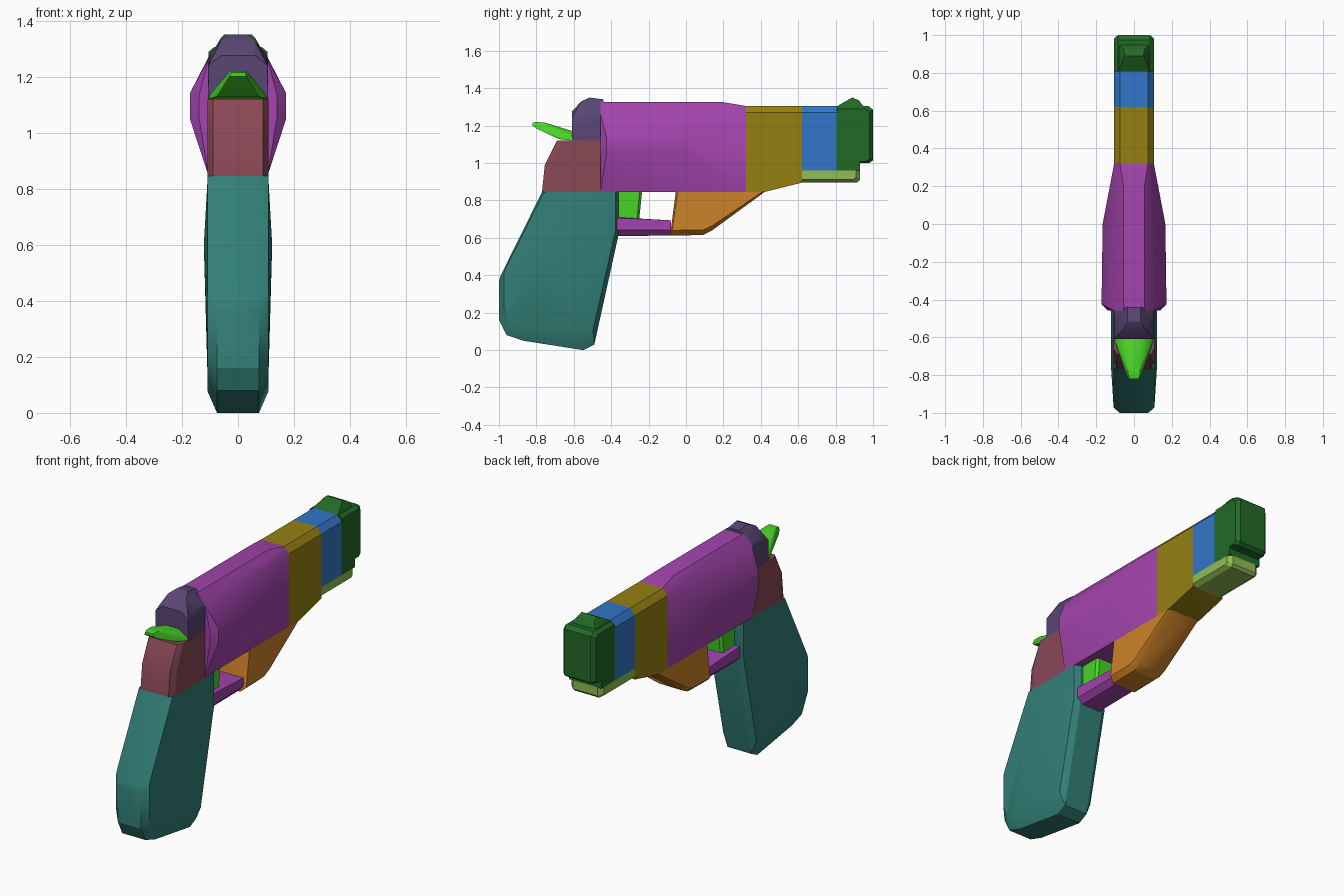
import bpy
import bmesh
import math

default_cube = bpy.data.objects.get("Cube")
if default_cube:
    bpy.data.objects.remove(default_cube, do_unlink=True)


def make_material(name, hex_code):
    def to_linear(pair):
        value = int(pair, 16) / 255
        return value / 12.92 if value < 0.04 else ((value + 0.055) / 1.055) ** 2.4

    colour = [to_linear(hex_code[i:i + 2]) for i in (0, 2, 4)] + [1]
    material = bpy.data.materials.new(name)
    material.use_nodes = True
    material.diffuse_color = colour
    shader = material.node_tree.nodes["Principled BSDF"]
    shader.inputs["Base Color"].default_value = colour
    return material


magenta = make_material("magenta", "A244AC")
gold = make_material("gold", "968012")
blue = make_material("blue", "3276C8")
dark_green = make_material("dark green", "226A26")
pale_green = make_material("pale green", "90BC54")
orange = make_material("orange", "CE8228")
teal = make_material("teal", "328077")
maroon = make_material("maroon", "8A4855")
violet = make_material("violet", "5A4674")
bright_green = make_material("bright green", "48D428")


def hull(name, material, points, smooth_angle=25):
    """Convex solid around points that are mirrored across x."""
    bm = bmesh.new()
    for x, y, z in points:
        bm.verts.new((x, y, z))
        bm.verts.new((-x, y, z))
    bmesh.ops.convex_hull(bm, input=bm.verts[:])
    loose = [v for v in bm.verts if not v.link_faces]
    bmesh.ops.delete(bm, geom=loose, context='VERTS')
    bmesh.ops.dissolve_limit(bm, angle_limit=math.radians(1),
                             verts=bm.verts[:], edges=bm.edges[:])
    bmesh.ops.recalc_face_normals(bm, faces=bm.faces[:])
    mesh = bpy.data.meshes.new(name)
    bm.to_mesh(mesh)
    bm.free()
    mesh.materials.append(material)
    part = bpy.data.objects.new(name, mesh)
    bpy.context.collection.objects.link(part)
    bpy.ops.object.select_all(action='DESELECT')
    part.select_set(True)
    bpy.context.view_layer.objects.active = part
    bpy.ops.object.shade_smooth_by_angle(angle=math.radians(smooth_angle))
    return part


def chamfered(profile, half, edge_half, pivot, scale):
    """Side profile at edge_half, plus the same profile shrunk to the pivot at full half width."""
    outer = [(edge_half, y, z) for y, z in profile]
    inner = [(half, pivot[0] + (y - pivot[0]) * scale[0],
              pivot[1] + (z - pivot[1]) * scale[1]) for y, z in profile]
    return outer + inner


def section(y, outline):
    """Cross-section of (x, z) points at one place along the length."""
    return [(x, y, z) for x, z in outline]


half = 0.105
base = 0.845
top = 1.305

# Grip with a slight swell in the middle of each side
grip_profile = [(-.77, base), (-.99, .4), (-1, .37), (-1, .16), (-.96, .08),
                (-.87, .05), (-.55, 0), (-.49, .03), (-.36, .62), (-.36, base)]
swell = [(.122, -.47, .6), (.122, -.75, .6)]
hull("grip", teal, swell + chamfered(grip_profile, .108, .075, (-.6, base), (.93, .91)))

# Rear frame, housing and hammer
rear_profile = [(-.77, base), (-.755, .99), (-.69, 1.12), (-.45, 1.12), (-.45, base)]
hull("rear_frame", maroon, chamfered(rear_profile, .108, .09, (-.45, base), (.88, 1)))

hull("rear_housing", violet,
     section(-.61, [(.107, 1.12), (.105, 1.24), (.06, 1.275)])
     + section(-.56, [(.06, 1.33)])
     + section(-.515, [(.035, 1.35), (.1, 1.28)])
     + section(-.44, [(.107, 1.12), (.107, 1.26), (.035, 1.34)]))

hull("hammer", bright_green,
     section(-.605, [(.107, 1.12), (.1, 1.135), (.04, 1.17)])
     + section(-.68, [(.075, 1.128)])
     + section(-.75, [(.035, 1.215)])
     + section(-.8, [(.04, 1.185), (.03, 1.22)])
     + section(-.82, [(.03, 1.2), (.025, 1.215)]), 40)

# Main body, wide at the rear and tapering into the barrel
crown = [(half, 1.265), (.055, 1.325)]
hull("main_body", magenta,
     section(-.458, [(half, base), (.14, 1.06), (.14, 1.13)] + crown)
     + section(-.425, [(.172, 1.05), (.172, 1.14)])
     + section(0, [(.166, 1.05), (.166, 1.14)])
     + section(.2, [(.055, 1.325)])
     + section(.32, [(half, base), (half, 1.27), (.075, top)]), 40)

# Barrel segments share the same chamfered top
roof = [(half, 1.27), (.075, top)]
hull("barrel_rear", gold,
     section(.32, [(half, base)] + roof)
     + section(.42, [(half, base)])
     + section(.62, [(half, .895)] + roof))

for name, material, start, end in (("barrel_band", blue, .62, .805),
                                   ("muzzle_base", dark_green, .805, .93)):
    hull(name, material,
         section(start, [(half, .96)] + roof) + section(end, [(half, .96)] + roof))

# Muzzle block with rounded front, and the sight on top
muzzle_profile = [(.81, top), (.975, top), (1, 1.285), (1, 1.015), (.98, 1), (.81, 1)]
hull("muzzle", dark_green, chamfered(muzzle_profile, half, .085, (.81, 1.1), (.9, .92)))
hull("front_sight", dark_green,
     section(.81, [(.08, top)])
     + section(.87, [(.06, 1.34)])
     + section(.89, [(.05, 1.35)])
     + section(.925, [(.055, 1.335)])
     + section(.95, [(.08, 1.3)]))

# Rail below the barrel
rail_profile = [(.62, .962), (.62, .895), (.915, .895), (.93, .91), (.93, .962)]
hull("under_rail", pale_green, chamfered(rail_profile, half, .08, (.62, .962), (.93, .75)))

# Front support, trigger guard and trigger
support_profile = [(-.055, base), (-.085, .612), (.09, .615), (.14, .64),
                   (.22, .7), (.42, base)]
hull("front_support", orange,
     chamfered(support_profile, half, .075, (.15, base), (.95, .88)))

guard_profile = [(-.37, .71), (-.37, .61), (-.08, .612), (-.08, .69)]
hull("trigger_guard", magenta,
     chamfered(guard_profile, .09, .06, (-.22, .7), (1, .65)))

trigger_profile = [(-.37, base), (-.235, base), (-.25, .7), (-.37, .7)]
hull("trigger", bright_green,
     chamfered(trigger_profile, .06, .045, (-.37, base), (.9, 1)))
